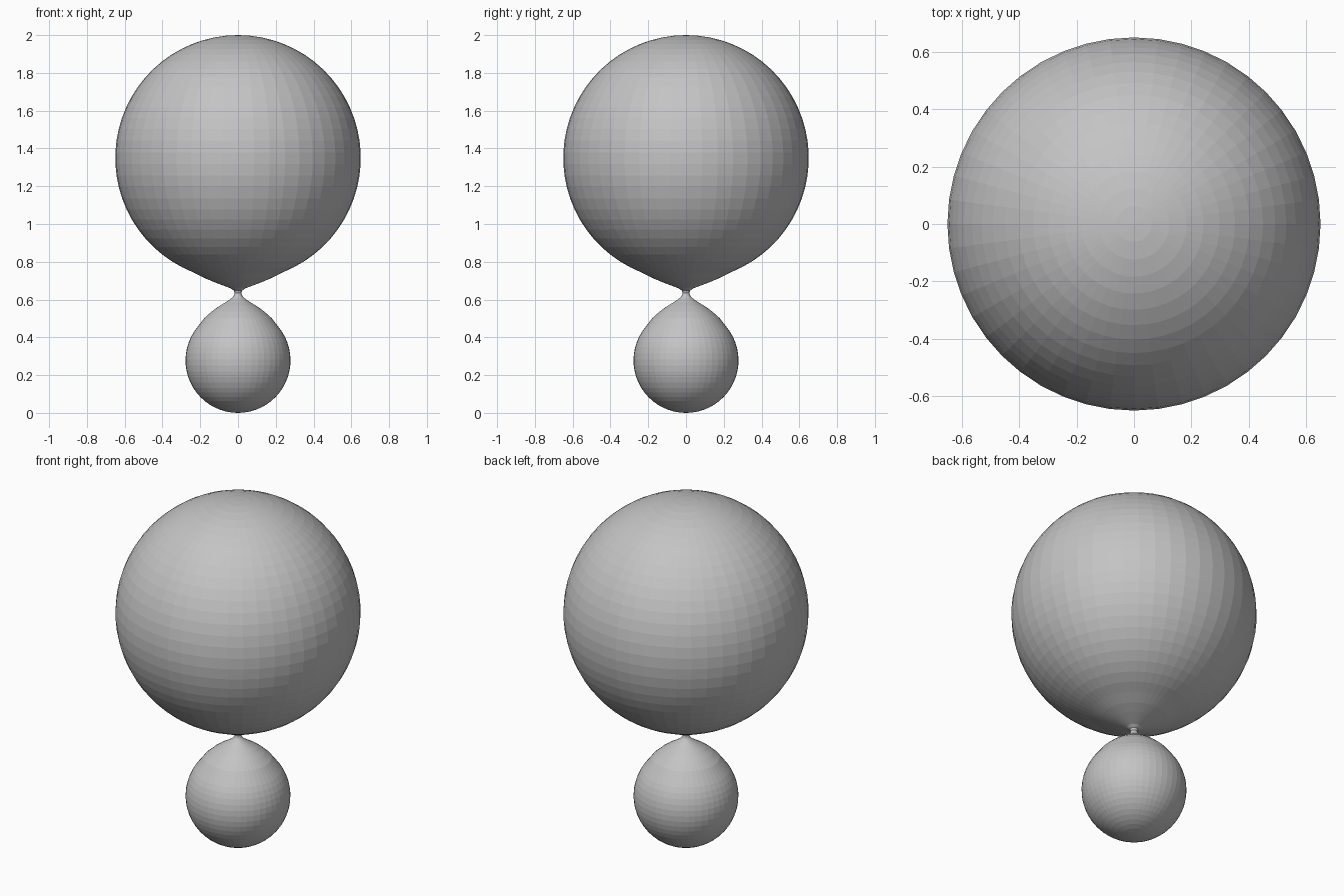
import bpy, bmesh, math

if "Cube" in bpy.data.objects:
    bpy.data.objects.remove(bpy.data.objects["Cube"])

SEGMENTS = 48

grey = bpy.data.materials.new("plain grey")
grey.diffuse_color = (0.55, 0.55, 0.55, 1)
grey.use_nodes = True
grey.node_tree.nodes["Principled BSDF"].inputs["Base Color"].default_value = grey.diffuse_color


def arc(radius, centre_z, start, end, steps):
    """Profile points (r, z) on a circle; angles in degrees from straight down."""
    pts = []
    for i in range(steps + 1):
        a = math.radians(start + (end - start) * i / steps)
        pts.append((radius * math.sin(a), centre_z - radius * math.cos(a)))
    return pts


def lathe(name, profile):
    """Spin a profile that starts and ends on the z axis."""
    bm = bmesh.new()
    bottom = bm.verts.new((0, 0, profile[0][1]))
    top = bm.verts.new((0, 0, profile[-1][1]))
    rings = []
    for r, z in profile[1:-1]:
        rings.append([bm.verts.new((r * math.cos(2 * math.pi * i / SEGMENTS),
                                    r * math.sin(2 * math.pi * i / SEGMENTS), z))
                      for i in range(SEGMENTS)])
    for i in range(SEGMENTS):
        j = (i + 1) % SEGMENTS
        bm.faces.new((bottom, rings[0][j], rings[0][i]))
        bm.faces.new((top, rings[-1][i], rings[-1][j]))
        for a, b in zip(rings, rings[1:]):
            bm.faces.new((a[i], a[j], b[j], b[i]))
    bmesh.ops.recalc_face_normals(bm, faces=bm.faces)
    mesh = bpy.data.meshes.new(name)
    bm.to_mesh(mesh)
    bm.free()
    mesh.materials.append(grey)
    obj = bpy.data.objects.new(name, mesh)
    bpy.context.collection.objects.link(obj)
    return obj


# Small lower ball, pinched neck and large upper ball as one profile
lower_ball = arc(0.278, 0.278, 0, 130, 20)
neck = [(0.178, 0.502), (0.14, 0.536), (0.1, 0.565), (0.062, 0.588),
        (0.036, 0.606), (0.023, 0.62), (0.018, 0.635), (0.022, 0.648),
        (0.04, 0.66), (0.075, 0.673), (0.12, 0.69), (0.175, 0.713),
        (0.235, 0.743)]
upper_ball = arc(0.65, 1.35, 27, 180, 28)
lathe("joined_balls", lower_ball + neck + upper_ball)
